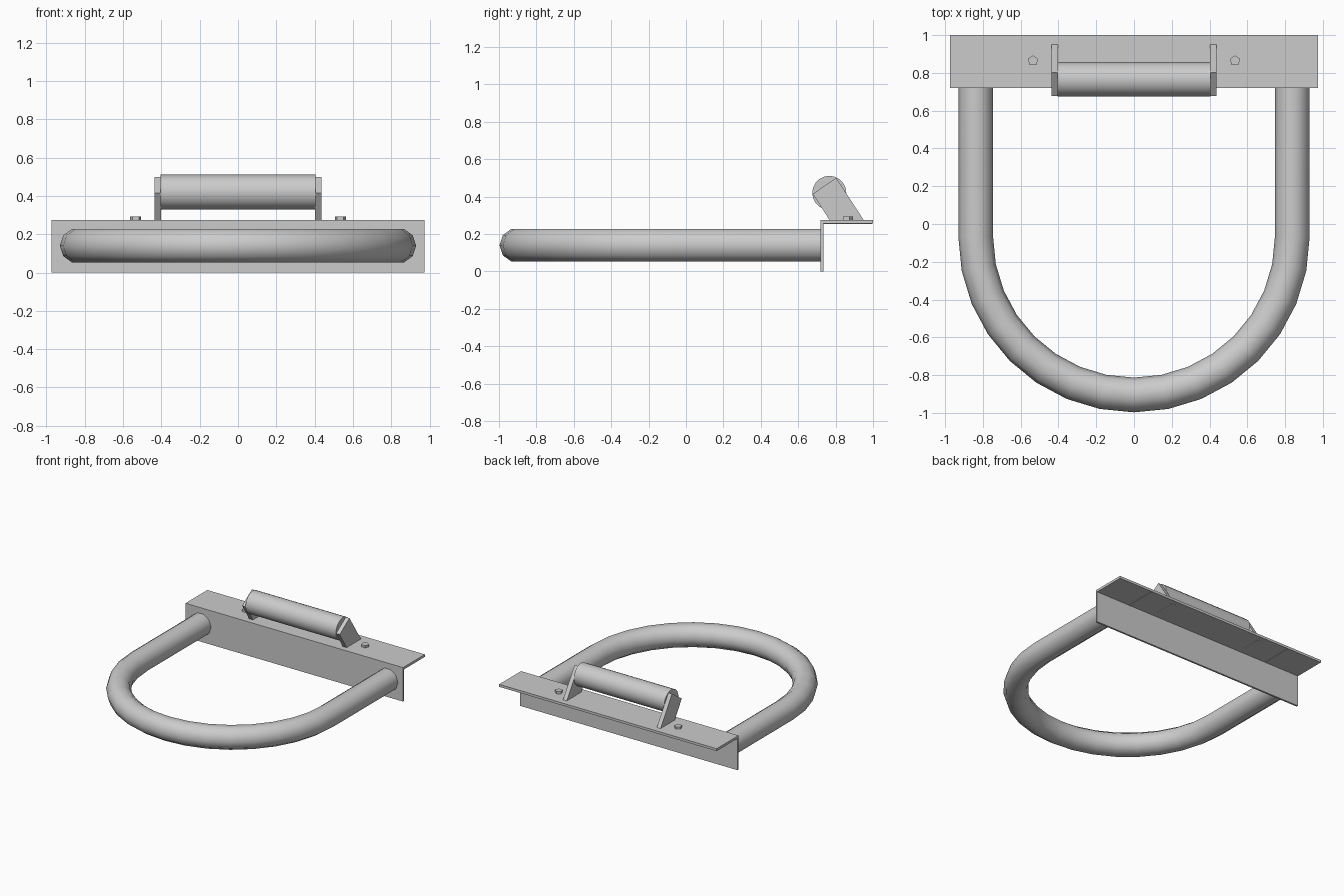
import bpy, bmesh, math
from mathutils import Vector

if "Cube" in bpy.data.objects:
    bpy.data.objects.remove(bpy.data.objects["Cube"])


def make_object(name, bm, smooth=None):
    bmesh.ops.recalc_face_normals(bm, faces=bm.faces)
    mesh = bpy.data.meshes.new(name)
    bm.to_mesh(mesh)
    bm.free()
    ob = bpy.data.objects.new(name, mesh)
    bpy.context.collection.objects.link(ob)
    if smooth:
        bpy.ops.object.select_all(action='DESELECT')
        bpy.context.view_layer.objects.active = ob
        ob.select_set(True)
        bpy.ops.object.shade_smooth_by_angle(angle=math.radians(smooth))
    return ob


def loft(name, rings, smooth=None):
    """Skin a list of equal-length point rings and cap both ends."""
    bm = bmesh.new()
    loops = [[bm.verts.new(p) for p in ring] for ring in rings]
    n = len(loops[0])
    for a, b in zip(loops, loops[1:]):
        for i in range(n):
            j = (i + 1) % n
            bm.faces.new((a[i], a[j], b[j], b[i]))
    bm.faces.new(loops[0])
    bm.faces.new(loops[-1])
    return make_object(name, bm, smooth)


def extrude_x(name, profile, x0, x1, smooth=None):
    """Extrude a (y, z) outline along x."""
    return loft(name, [[(x, y, z) for y, z in profile] for x in (x0, x1)], smooth)


def circle(cu, cv, r, n, start=0.0):
    return [(cu + r * math.cos(start + i * math.tau / n),
             cv + r * math.sin(start + i * math.tau / n)) for i in range(n)]


# L-section mounting rail
extrude_x("angle_rail", [(0.72, 0), (0.735, 0), (0.735, 0.255), (1.0, 0.255),
                         (1.0, 0.275), (0.72, 0.275)], -0.975, 0.975)

# U-shaped tube: straight legs joined by a half circle
R, r, bend_y, tube_z, sides, steps = 0.838, 0.092, -0.067, 0.14, 10, 16
path = [(Vector((R, 0.725, tube_z)), Vector((1, 0, 0)))]
for k in range(steps + 1):
    a = -math.pi * k / steps
    out = Vector((math.cos(a), math.sin(a), 0))
    path.append((Vector((0, bend_y, tube_z)) + out * R, out))
path.append((Vector((-R, 0.725, tube_z)), Vector((-1, 0, 0))))
loft("u_tube", [[c + out * u + Vector((0, 0, v)) for u, v in circle(0, 0, r, sides)]
                for c, out in path], 50)

# Roller
extrude_x("roller", circle(0.766, 0.42, 0.091, 20), -0.405, 0.405, 40)

# Paired roller brackets, bolts and underside seams
bracket = [(0.78, 0.254), (0.962, 0.254), (0.95, 0.275), (0.803, 0.5),
           (0.678, 0.415), (0.767, 0.275)]
for side, s in (("left", -1), ("right", 1)):
    extrude_x(side + "_roller_bracket", bracket, s * 0.403, s * 0.437)
    bolt = circle(s * 0.535, 0.864, 0.029, 5, math.pi / 2)
    loft(side + "_bolt", [[(x, y, z) for x, y in bolt] for z in (0.265, 0.293)])
    extrude_x(side + "_underside_seam", [(0.735, 0.253), (0.995, 0.253),
              (0.995, 0.26), (0.735, 0.26)], s * 0.655, s * 0.667)
